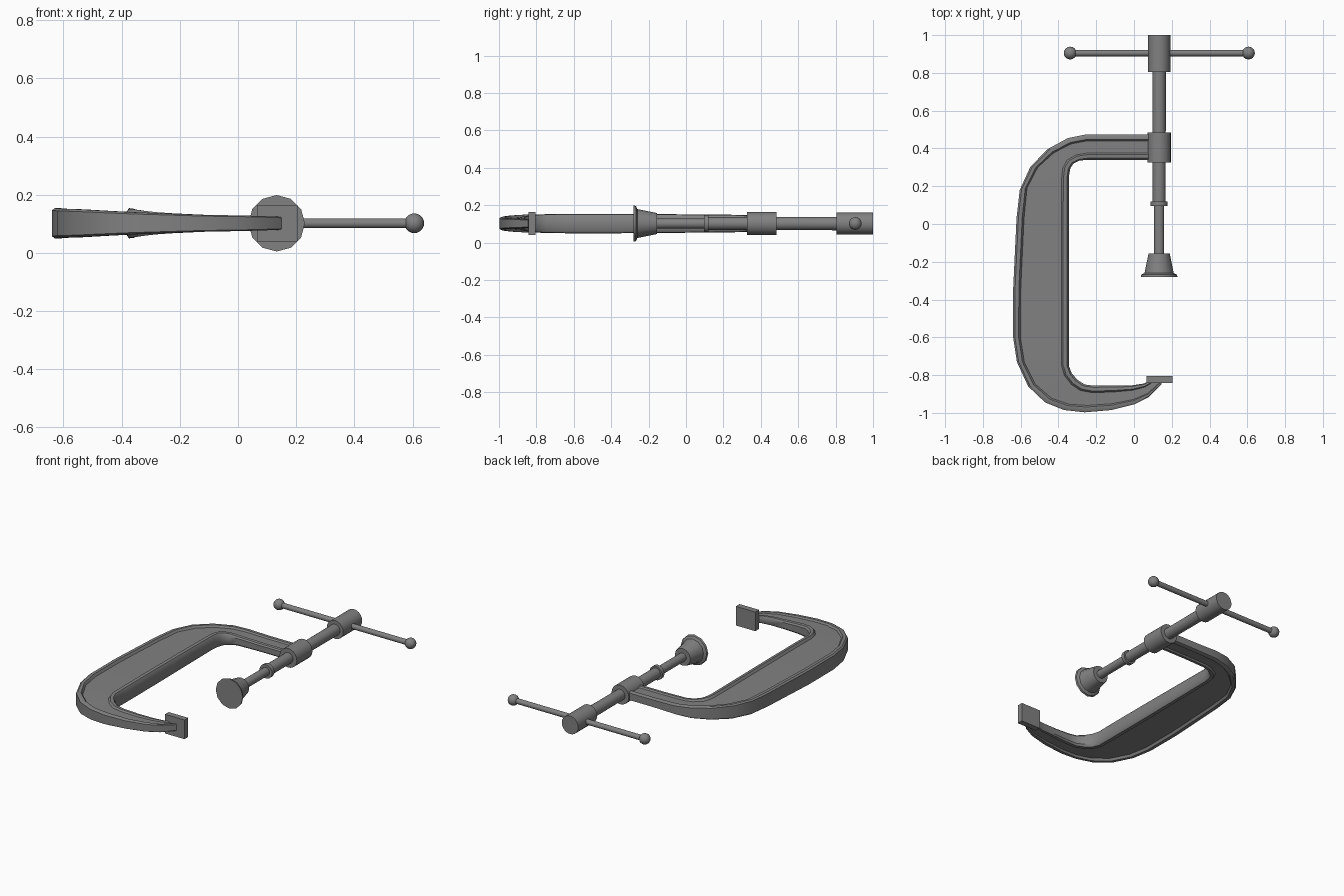
import bpy, bmesh, math
from mathutils import Vector, Matrix

cube = bpy.data.objects.get("Cube")
if cube:
    bpy.data.objects.remove(cube, do_unlink=True)

steel = bpy.data.materials.new("grey_steel")
steel.use_nodes = True
GREY = (0.22, 0.22, 0.22, 1)
steel.diffuse_color = GREY
steel.node_tree.nodes["Principled BSDF"].inputs["Base Color"].default_value = GREY

AXIS_X, MID_Z = 0.133, 0.102


def finish(name, bm, smooth=True):
    bmesh.ops.recalc_face_normals(bm, faces=bm.faces)
    mesh = bpy.data.meshes.new(name)
    bm.to_mesh(mesh)
    bm.free()
    mesh.materials.append(steel)
    obj = bpy.data.objects.new(name, mesh)
    bpy.context.collection.objects.link(obj)
    if smooth:
        bpy.ops.object.select_all(action='DESELECT')
        obj.select_set(True)
        bpy.context.view_layer.objects.active = obj
        bpy.ops.object.shade_smooth_by_angle(angle=math.radians(35))
    return obj


def loft(name, rings):
    """Skin closed rings of points and cap both ends."""
    bm = bmesh.new()
    loops = [[bm.verts.new(p) for p in ring] for ring in rings]
    n = len(loops[0])
    for a, b in zip(loops, loops[1:]):
        for i in range(n):
            j = (i + 1) % n
            bm.faces.new((a[i], a[j], b[j], b[i]))
    bm.faces.new(loops[0])
    bm.faces.new(loops[-1])
    return finish(name, bm)


def turned(name, profile, sides=20):
    """Lathe (y, radius) pairs about the screw axis."""
    angles = [math.tau * i / sides for i in range(sides)]
    return loft(name, [[(AXIS_X + r * math.sin(a), y, MID_Z + r * math.cos(a))
                        for a in angles] for y, r in profile])


# C-shaped frame: outer x, outer y, inner x, inner y, half height
stations = [
    (0.10, 0.475, 0.10, 0.34, 0.027), (-0.10, 0.475, -0.10, 0.34, 0.027),
    (-0.25, 0.475, -0.25, 0.34, 0.031), (-0.35, 0.455, -0.29, 0.335, 0.037),
    (-0.46, 0.395, -0.32, 0.32, 0.042), (-0.55, 0.30, -0.337, 0.295, 0.046),
    (-0.605, 0.18, -0.345, 0.25, 0.047), (-0.622, 0.03, -0.345, 0.03, 0.049),
    (-0.64, -0.35, -0.345, -0.35, 0.052), (-0.64, -0.60, -0.345, -0.65, 0.052),
    (-0.62, -0.73, -0.345, -0.75, 0.05), (-0.56, -0.86, -0.33, -0.79, 0.048),
    (-0.47, -0.945, -0.30, -0.825, 0.043), (-0.37, -0.985, -0.26, -0.85, 0.038),
    (-0.26, -0.997, -0.21, -0.856, 0.034), (-0.12, -0.985, -0.11, -0.856, 0.029),
    (0.0, -0.955, -0.01, -0.854, 0.027), (0.08, -0.915, 0.05, -0.845, 0.025),
    (0.15, -0.845, 0.09, -0.83, 0.022)]


def beam_section(ox, oy, ix, iy, h):
    outer, inner = Vector((ox, oy, 0)), Vector((ix, iy, 0))
    w = (inner - outer).length
    across = (inner - outer) / w
    rim, edge, web = min(0.03, w * 0.2), min(0.01, w * 0.06), h * 0.7
    half = [(0, h * 0.85), (edge, h), (rim, h), (rim + edge, web),
            (w - rim - edge, web), (w - rim, h), (w - edge, h * 0.95), (w, h * 0.65)]
    outline = half + [(d, -z) for d, z in reversed(half)]
    return [outer + across * d + Vector((0, 0, MID_Z + z)) for d, z in outline]


loft("clamp_frame", [beam_section(*s) for s in stations])

# Fixed square jaw on the frame tip
bm = bmesh.new()
bmesh.ops.create_cube(bm, size=1, matrix=Matrix.Translation((0.135, -0.823, MID_Z))
                      @ Matrix.Diagonal((0.14, 0.038, 0.124, 1)))
finish("fixed_jaw", bm, smooth=False)

# Screw assembly along the axis
turned("swivel_pad", [(-0.28, 0.097), (-0.268, 0.094), (-0.26, 0.077),
                      (-0.155, 0.056)], sides=12)
turned("screw_neck", [(-0.16, 0.027), (0.11, 0.027)])
turned("screw_collar", [(0.095, 0.045), (0.12, 0.045)])
turned("screw_shaft", [(0.115, 0.034), (0.81, 0.036)])
turned("threaded_boss", [(0.325, 0.062), (0.485, 0.062)])
turned("screw_head", [(0.805, 0.059), (1.0, 0.059)])

# Sliding handle with a ball at each end
HANDLE_Y, ENDS = 0.905, {"right": -0.338, "left": 0.606}
ring = [(HANDLE_Y + 0.017 * math.cos(math.tau * i / 16),
         MID_Z + 0.017 * math.sin(math.tau * i / 16)) for i in range(16)]
loft("handle_bar", [[(x, y, z) for y, z in ring] for x in ENDS.values()])
for side, x in ENDS.items():
    bm = bmesh.new()
    bmesh.ops.create_uvsphere(bm, u_segments=16, v_segments=10, radius=0.034,
                              matrix=Matrix.Translation((x, HANDLE_Y, MID_Z)))
    finish("handle_ball_" + side, bm)
